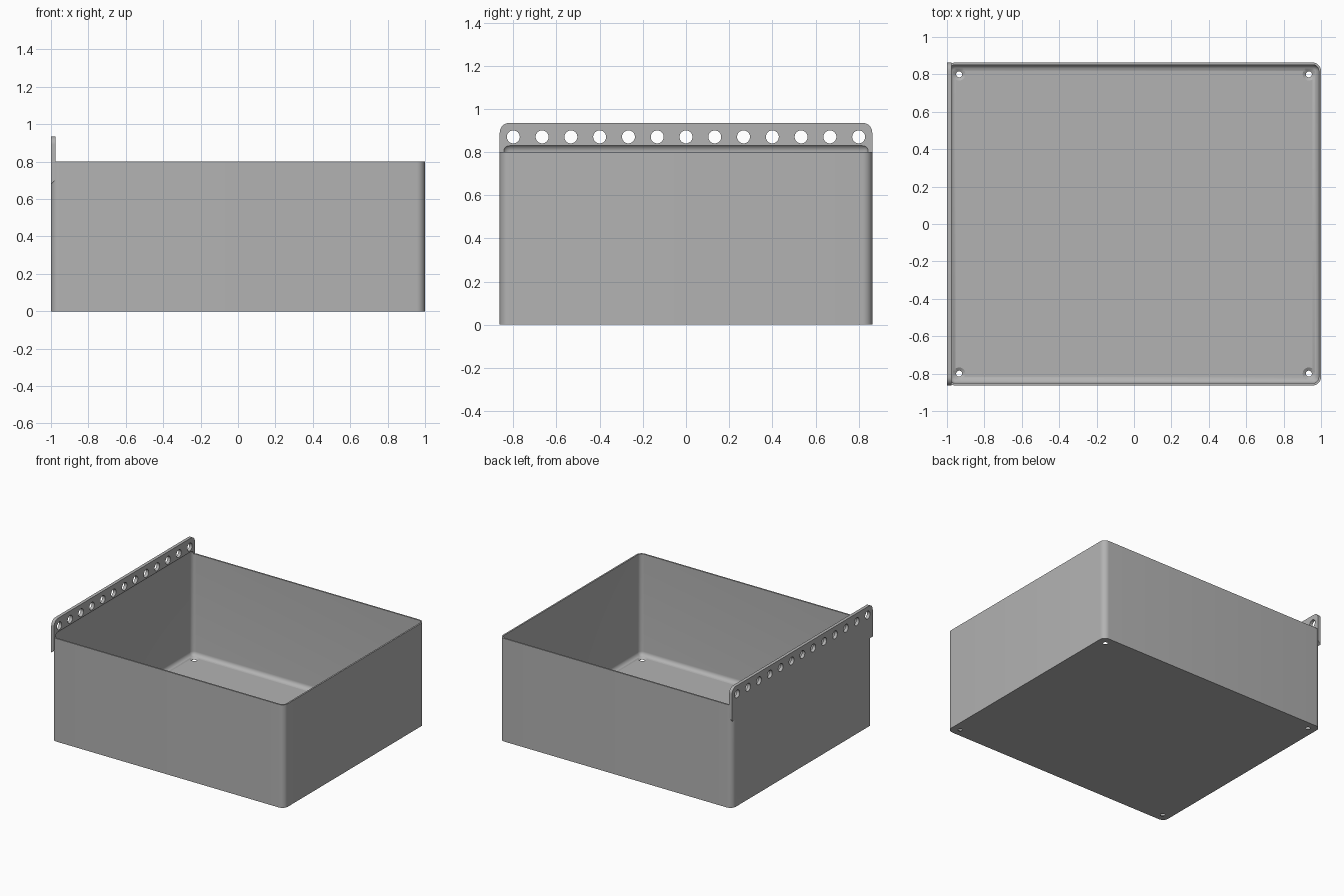
import bpy, bmesh, math
from mathutils import Matrix

if "Cube" in bpy.data.objects:
    bpy.data.objects.remove(bpy.data.objects["Cube"], do_unlink=True)

HX, HY, HEIGHT = 1.0, 0.863, 0.80      # outer half sizes and rim height
WALL, RADIUS = 0.012, 0.045
FLANGE, FLANGE_TOP = 0.025, 0.935

grey = bpy.data.materials.new("plain grey")
grey.use_nodes = True
grey.diffuse_color = (0.45, 0.45, 0.45, 1)
grey.node_tree.nodes["Principled BSDF"].inputs["Base Color"].default_value = grey.diffuse_color


def make_object(name, bm, helper=False):
    bmesh.ops.recalc_face_normals(bm, faces=bm.faces)
    mesh = bpy.data.meshes.new(name)
    bm.to_mesh(mesh)
    bm.free()
    obj = bpy.data.objects.new(name, mesh)
    bpy.context.collection.objects.link(obj)
    mesh.materials.append(grey)
    obj.hide_render = helper
    return obj


def rounded_block(name, x, y, z, radius, pick, helper=False):
    """Block between the (low, high) limits, with the picked edges rounded."""
    bm = bmesh.new()
    bmesh.ops.create_cube(bm, size=1)
    for v in bm.verts:
        v.co = [lim[0] if c < 0 else lim[1] for c, lim in zip(v.co, (x, y, z))]
    bmesh.ops.bevel(bm, geom=[e for e in bm.edges if pick(e)], offset=radius,
                    segments=8, profile=0.5, affect='EDGES')
    return make_object(name, bm, helper)


def combine(target, other, operation):
    mod = target.modifiers.new(operation.title(), 'BOOLEAN')
    mod.object, mod.operation, mod.solver = other, operation, 'EXACT'
    bpy.context.view_layer.objects.active = target
    bpy.ops.object.modifier_apply(modifier=mod.name)
    bpy.data.objects.remove(other, do_unlink=True)


def is_upright(edge):
    return abs(edge.verts[0].co.z - edge.verts[1].co.z) > 0.1


# Box body with rounded upright corners
box = rounded_block("open_box", (-HX, HX), (-HY, HY), (0, HEIGHT), RADIUS, is_upright)

# Mounting flange: rounded top corners, sloped lower edge
flange = rounded_block(
    "flange", (-HX, -HX + FLANGE), (-HY, HY), (0.68, FLANGE_TOP), 0.045,
    lambda e: all(v.co.z > HEIGHT for v in e.verts)
    and abs(e.verts[0].co.x - e.verts[1].co.x) > FLANGE / 2)
for v in flange.data.vertices:
    if v.co.z < 0.69 and v.co.x > -HX + FLANGE / 2:
        v.co.z += FLANGE
combine(box, flange, 'UNION')

# Cavity, rounded on every edge, reaching a little into the flange
cavity = rounded_block("cavity_cutter", (-HX + WALL, HX - WALL), (-HY + WALL, HY - WALL),
                       (WALL, 0.836), 0.033, lambda e: True, True)
combine(box, cavity, 'DIFFERENCE')

# Row of holes through the flange
bm = bmesh.new()
for i in range(13):
    place = Matrix.Translation((-HX, -0.8 + i * 1.6 / 12, 0.87)) @ Matrix.Rotation(math.pi / 2, 4, 'Y')
    bmesh.ops.create_cone(bm, cap_ends=True, segments=32, radius1=0.03, radius2=0.03,
                          depth=0.1, matrix=place)
combine(box, make_object("flange_hole_cutter", bm, True), 'DIFFERENCE')

# Countersunk screw holes in the floor corners
for name, low, high, bottom, top in (("screw_hole_cutter", 0.016, 0.016, -0.05, 0.05),
                                     ("countersink_cutter", 0.016, 0.037, 0.001, 0.0145)):
    bm = bmesh.new()
    for x in (-0.935, 0.935):
        for y in (-0.8, 0.8):
            bmesh.ops.create_cone(bm, cap_ends=True, segments=32, radius1=low, radius2=high,
                                  depth=top - bottom,
                                  matrix=Matrix.Translation((x, y, (top + bottom) / 2)))
    combine(box, make_object(name, bm, True), 'DIFFERENCE')

box.select_set(True)
bpy.context.view_layer.objects.active = box
bpy.ops.object.shade_smooth_by_angle(angle=math.radians(30))
